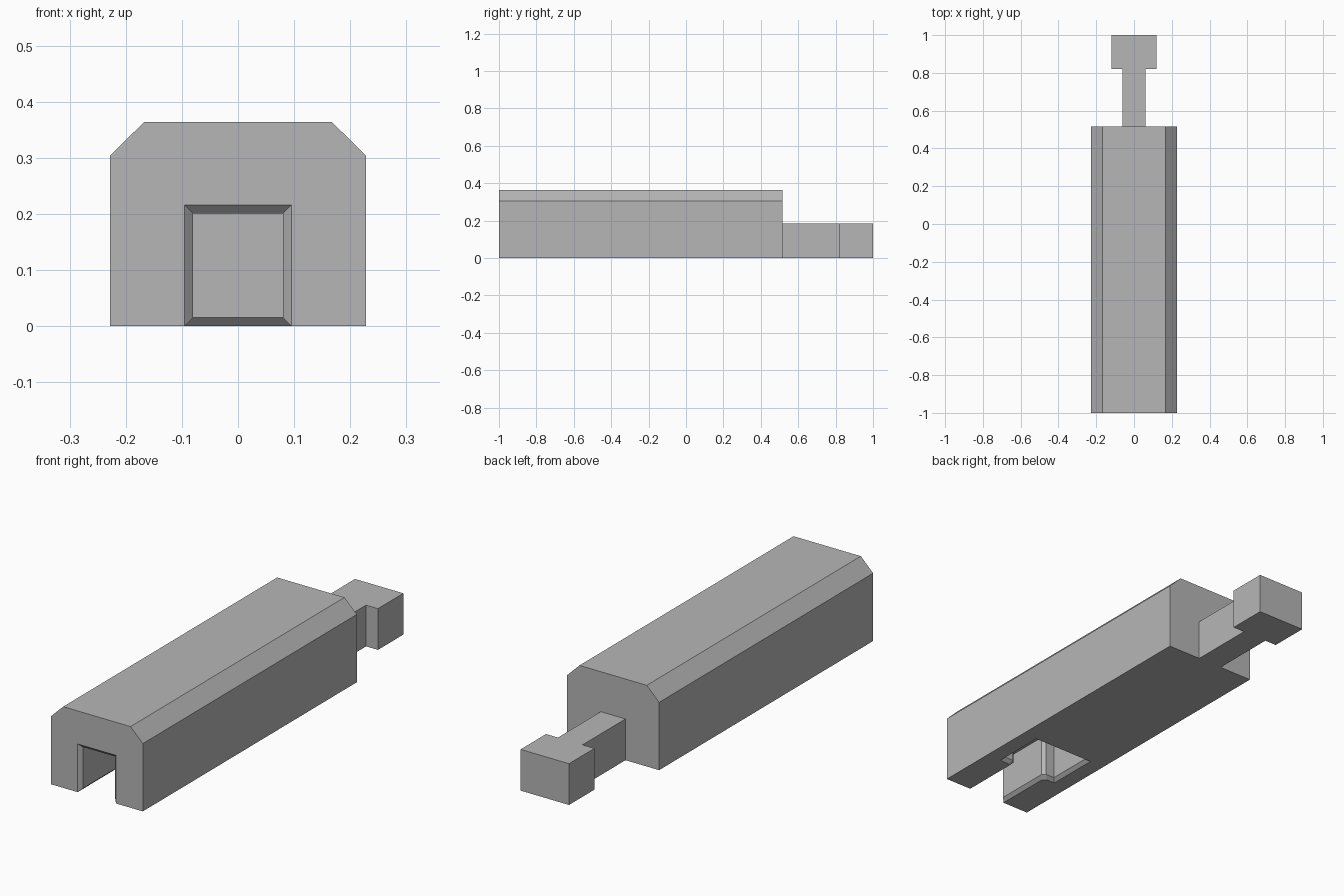
import bpy
import bmesh

old = bpy.data.objects.get("Cube")
if old:
    bpy.data.objects.remove(old)

# One plain grey for the whole model
grey = bpy.data.materials.new("plain_grey")
grey.use_nodes = True
colour = (0.47, 0.47, 0.47, 1)
grey.diffuse_color = colour
grey.node_tree.nodes["Principled BSDF"].inputs["Base Color"].default_value = colour


def loft(name, sections):
    """Solid skinned through matching closed loops, capped at both ends."""
    bm = bmesh.new()
    rings = [[bm.verts.new(p) for p in s] for s in sections]
    for a, b in zip(rings, rings[1:]):
        for i in range(len(a)):
            j = (i + 1) % len(a)
            bm.faces.new((a[i], a[j], b[j], b[i]))
    bm.faces.new(rings[0][::-1])
    bm.faces.new(rings[-1])
    bmesh.ops.recalc_face_normals(bm, faces=bm.faces)
    mesh = bpy.data.meshes.new(name)
    bm.to_mesh(mesh)
    bm.free()
    mesh.materials.append(grey)
    obj = bpy.data.objects.new(name, mesh)
    bpy.context.collection.objects.link(obj)
    return obj


def mirrored(half):
    """Close a half outline by mirroring it across x = 0."""
    return half + [(-x, v) for x, v in reversed(half)]


def cut(target, cutter):
    cutter.hide_render = True
    mod = target.modifiers.new("cut", "BOOLEAN")
    mod.operation = "DIFFERENCE"
    mod.solver = "EXACT"
    mod.object = cutter
    bpy.context.view_layer.objects.active = target
    bpy.ops.object.modifier_apply(modifier=mod.name)
    bpy.data.objects.remove(cutter)


BACK = 0.516      # rear face of the body
CHAMFER = 0.015   # bevel around the socket edges

# Long body with bevelled upper edges
profile = mirrored([(0.228, 0), (0.228, 0.304), (0.167, 0.364)])
body = loft("body", [[(x, y, z) for x, z in profile] for y in (-1, BACK)])


# T-shaped socket, flared at the underside
def socket_outline(grow, z):
    neck, knob, shoulder = 0.08 + grow, 0.139 + grow, -0.71 - grow
    half = [(neck, -1.1), (neck, shoulder - CHAMFER),
            (neck + CHAMFER, shoulder), (knob, shoulder),
            (knob, -0.495 + grow)]
    return [(x, y, z) for x, y in mirrored(half)]


cut(body, loft("socket_cutter", [socket_outline(CHAMFER * 2, -CHAMFER),
                                 socket_outline(0, CHAMFER),
                                 socket_outline(0, 0.201)]))


# Bevel around the socket mouth
def mouth_outline(grow):
    half = [(0.08 + grow, -0.1), (0.08 + grow, 0.201 + grow)]
    return [(x, -1 + CHAMFER - grow, z) for x, z in mirrored(half)]


cut(body, loft("mouth_cutter", [mouth_outline(CHAMFER * 2), mouth_outline(0)]))

# T-shaped tongue at the rear
tongue_half = [(0.061, BACK), (0.061, 0.82), (0.12, 0.82), (0.12, 1)]
tongue = loft("tongue", [[(x, y, z) for x, y in mirrored(tongue_half)]
                         for z in (0, 0.185)])
